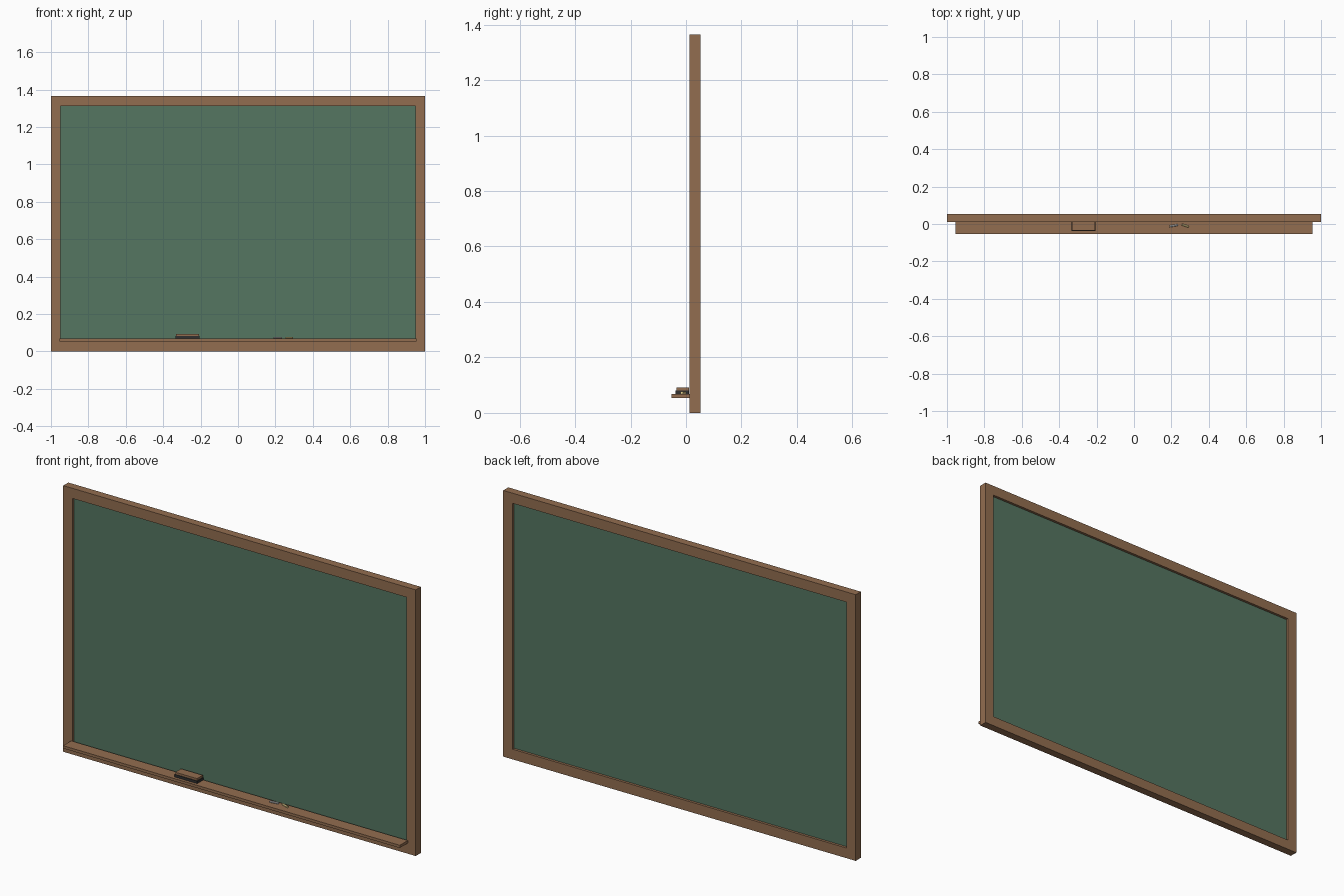
import bpy, bmesh, math

if "Cube" in bpy.data.objects:
    bpy.data.objects.remove(bpy.data.objects["Cube"])


def material(name, rgb):
    m = bpy.data.materials.new(name)
    m.diffuse_color = (*rgb, 1)
    m.use_nodes = True
    m.node_tree.nodes["Principled BSDF"].inputs["Base Color"].default_value = m.diffuse_color
    return m


wood = material("wood", (0.29, 0.155, 0.08))
green = material("board_green", (0.09, 0.18, 0.12))
felt = material("felt_dark", (0.03, 0.03, 0.03))
white = material("chalk_white", (0.85, 0.85, 0.85))
yellow = material("chalk_yellow", (0.85, 0.7, 0.3))


def box(name, x, y, z, mat):
    """Box from (min, max) ranges on each axis."""
    bpy.ops.mesh.primitive_cube_add(size=1)
    o = bpy.context.object
    o.name = name
    for v in o.data.vertices:
        v.co = [r[0] if c < 0 else r[1] for c, r in zip(v.co, (x, y, z))]
    o.data.materials.append(mat)
    return o


def chalk(name, x, y, length, angle, mat):
    r = 0.005
    bpy.ops.mesh.primitive_cylinder_add(
        vertices=12, radius=r, depth=length, location=(x, y, 0.068 + r),
        rotation=(0, math.pi / 2, math.radians(angle)))
    o = bpy.context.object
    o.name = name
    o.data.materials.append(mat)
    bpy.ops.object.shade_smooth_by_angle()


# Frame: one closed rectangular ring, joined at the corners
H, W, Y0, Y1 = 1.365, 0.052, 0.012, 0.053
bm = bmesh.new()
loops = []
for y, inset in ((Y0, 0), (Y0, W), (Y1, W), (Y1, 0)):
    a, lo, hi = 1 - inset, inset, H - inset
    loops.append([bm.verts.new((x, y, z)) for x, z in
                  ((-a, lo), (a, lo), (a, hi), (-a, hi))])
for i in range(4):
    p, q = loops[i], loops[(i + 1) % 4]
    for j in range(4):
        k = (j + 1) % 4
        bm.faces.new((p[j], p[k], q[k], q[j]))
bmesh.ops.recalc_face_normals(bm, faces=bm.faces)
mesh = bpy.data.meshes.new("frame")
bm.to_mesh(mesh)
bm.free()
mesh.materials.append(wood)
bpy.context.collection.objects.link(bpy.data.objects.new("frame", mesh))

# Writing panel, recessed on both sides
box("writing_panel", (-1 + W, 1 - W), (0.025, 0.040), (W, H - W), green)

# Tray along the bottom
box("chalk_tray", (-0.955, 0.955), (-0.053, Y0), (0.054, 0.068), wood)

# Eraser: felt pad with wooden back
box("eraser_felt", (-0.334, -0.205), (-0.038, 0.0115), (0.068, 0.081), felt)
box("eraser_back", (-0.331, -0.208), (-0.035, 0.0115), (0.081, 0.092), wood)

# Chalk sticks
chalk("chalk_stick_white", 0.212, -0.009, 0.045, 10, white)
chalk("chalk_stick_yellow", 0.274, -0.009, 0.038, -18, yellow)
